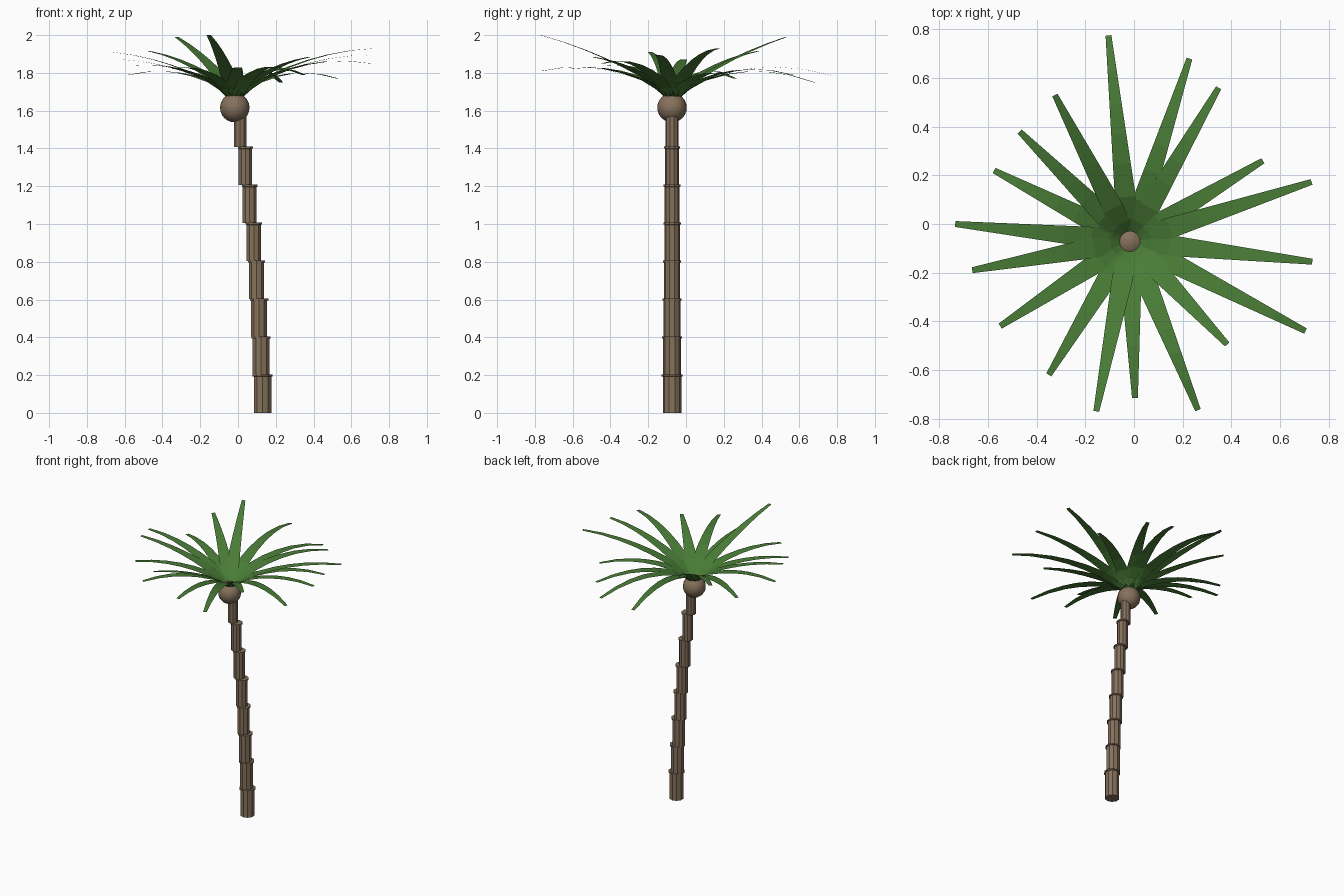
import bpy, bmesh, math
from mathutils import Vector

cube = bpy.data.objects.get("Cube")
if cube:
    bpy.data.objects.remove(cube, do_unlink=True)


def make_material(name, color):
    mat = bpy.data.materials.new(name)
    mat.use_nodes = True
    mat.diffuse_color = (*color, 1)
    mat.node_tree.nodes["Principled BSDF"].inputs["Base Color"].default_value = (*color, 1)
    return mat


def add_object(name, bm, mat):
    mesh = bpy.data.meshes.new(name)
    bm.to_mesh(mesh)
    bm.free()
    mesh.materials.append(mat)
    obj = bpy.data.objects.new(name, mesh)
    bpy.context.collection.objects.link(obj)
    return obj


bark = make_material("bark brown", (0.235, 0.165, 0.105))
green = make_material("leaf green", (0.068, 0.205, 0.038))

TRUNK_Y = -0.074
CROWN = Vector((-0.017, -0.07, 1.675))
SIDES = 10


# Trunk section: a straight post ending in a thin lip
def trunk_section(index, x, radius):
    bm = bmesh.new()
    z = index * 0.201
    rings = []
    for r, h in ((radius, 0), (radius, 0.192), (radius * 1.13, 0.194), (radius * 1.13, 0.203)):
        ring = []
        for k in range(SIDES):
            a = math.tau * (k + 0.5) / SIDES
            ring.append(bm.verts.new((x + r * math.cos(a), TRUNK_Y + r * math.sin(a), z + h)))
        rings.append(ring)
    for low, high in zip(rings, rings[1:]):
        for k in range(SIDES):
            n = (k + 1) % SIDES
            bm.faces.new((low[k], low[n], high[n], high[k]))
    bm.faces.new(rings[0][::-1])
    bm.faces.new(rings[-1])
    add_object(f"trunk_section_{index + 1}", bm, bark)


centres = (0.13, 0.122, 0.112, 0.098, 0.084, 0.062, 0.039, 0.011)
for i, x in enumerate(centres):
    trunk_section(i, x, 0.049 - 0.002 * i)

# Round crown at the top of the trunk
bm = bmesh.new()
bmesh.ops.create_uvsphere(bm, u_segments=16, v_segments=12, radius=0.078)
bmesh.ops.translate(bm, verts=bm.verts, vec=(CROWN.x, TRUNK_Y, 1.616))
for f in bm.faces:
    f.smooth = True
add_object("crown_ball", bm, bark)


# Leaf: a thin tapering blade that rises steeply, then arches to its tip
def leaf(index, tip):
    bm = bmesh.new()
    reach = Vector((tip[0] - CROWN.x, tip[1] - CROWN.y, 0))
    out = reach.normalized()
    side = Vector((-out.y, out.x, 0))
    start = 0.035
    length = reach.length - start
    rise = tip[2] - CROWN.z
    lift = 0.03
    slope = 0.44 + 0.5 * rise
    bend = (slope * length + lift - rise) / length ** 2
    pairs = []
    for t in (0, 0.07, 0.18, 0.35, 0.5, 0.65, 0.82, 1):
        d = t * length
        p = CROWN + out * (start + d)
        p.z += lift * min(1, t / 0.18) ** 0.6 + slope * d - bend * d * d
        half = min(0.034 + 0.07 * t, 0.05 - 0.038 * t)
        pairs.append((bm.verts.new(p - side * half), bm.verts.new(p + side * half)))
    for (a, b), (c, d) in zip(pairs, pairs[1:]):
        bm.faces.new((a, c, d, b))
    add_object(f"leaf_{index + 1}", bm, green)


tips = (
    (-0.105, 0.775, 1.785), (0.228, 0.68, 1.75), (0.348, 0.56, 1.79),
    (0.53, 0.26, 1.77), (0.73, 0.173, 1.93), (0.733, -0.155, 1.895),
    (0.705, -0.44, 1.85), (0.383, -0.495, 1.885), (0.263, -0.765, 1.81),
    (0.004, -0.715, 1.82), (-0.155, -0.77, 2), (-0.35, -0.62, 1.82),
    (-0.55, -0.42, 1.84), (-0.665, -0.19, 1.91), (-0.735, 0, 1.87),
    (-0.575, 0.22, 1.79), (-0.47, 0.38, 1.915), (-0.325, 0.53, 1.99),
)
for i, tip in enumerate(tips):
    leaf(i, tip)
